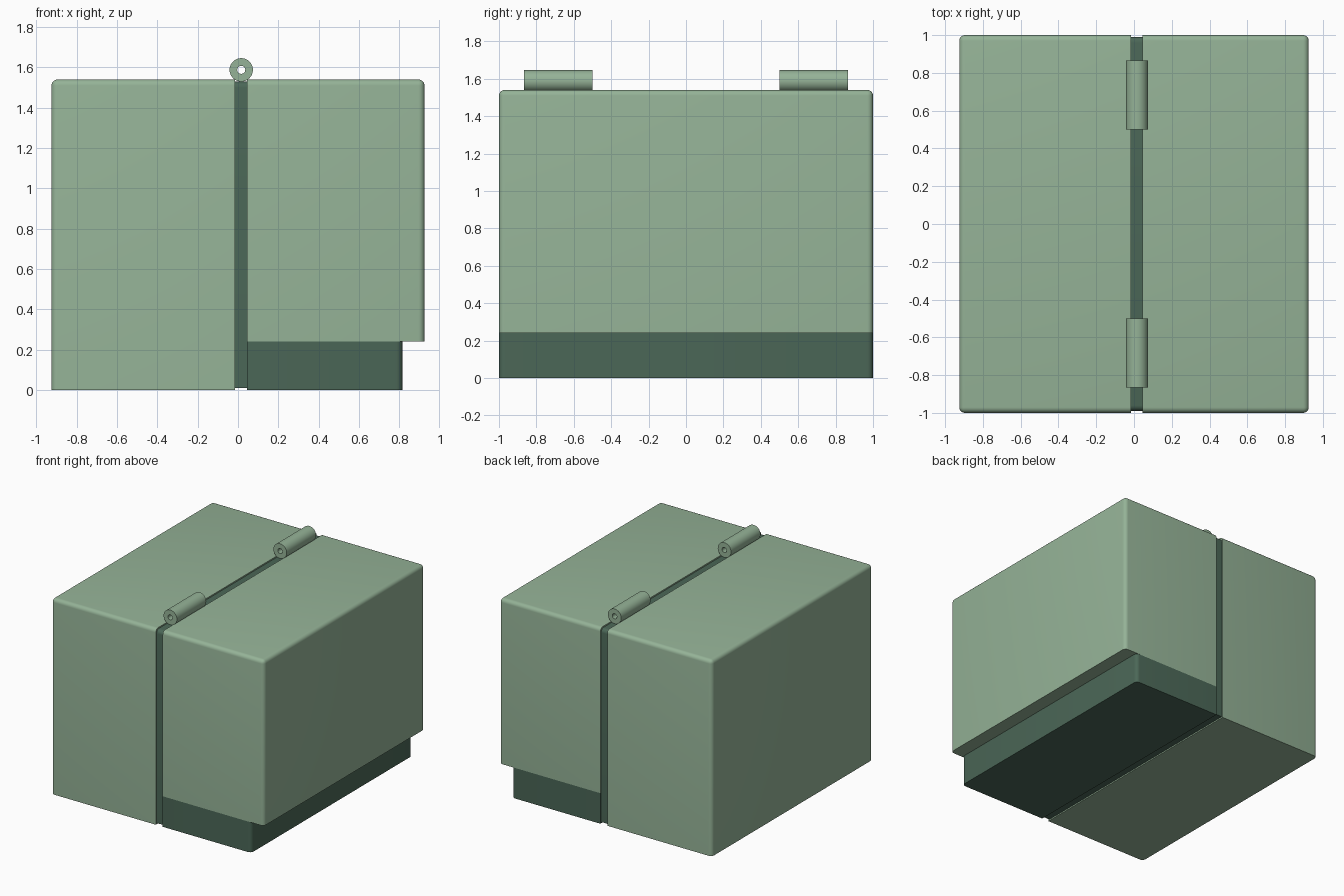
import bpy, bmesh, math
from mathutils import Vector

if "Cube" in bpy.data.objects:
    bpy.data.objects.remove(bpy.data.objects["Cube"])


def material(name, color):
    m = bpy.data.materials.new(name)
    m.diffuse_color = color
    m.use_nodes = True
    m.node_tree.nodes["Principled BSDF"].inputs["Base Color"].default_value = m.diffuse_color
    return m


light = material("light_green", (0.30, 0.45, 0.31, 1))
dark = material("dark_green", (0.07, 0.135, 0.095, 1))


def finish(bm, name, mat):
    bmesh.ops.recalc_face_normals(bm, faces=bm.faces)
    me = bpy.data.meshes.new(name)
    bm.to_mesh(me)
    bm.free()
    ob = bpy.data.objects.new(name, me)
    bpy.context.collection.objects.link(ob)
    me.materials.append(mat)
    bpy.ops.object.select_all(action='DESELECT')
    ob.select_set(True)
    bpy.context.view_layer.objects.active = ob
    bpy.ops.object.shade_smooth_by_angle(angle=math.radians(35))
    return ob


def block(name, lo, hi, sharp, mat, radius=0.03):
    """Box whose edges are rounded, except those on the sharp (axis, value) planes."""
    bm = bmesh.new()
    bmesh.ops.create_cube(bm, size=1)
    lo, hi = Vector(lo), Vector(hi)
    for v in bm.verts:
        v.co = Vector([hi[i] if v.co[i] > 0 else lo[i] for i in range(3)])
    edges = [e for e in bm.edges if not any(
        all(abs(v.co[a] - p) < 1e-5 for v in e.verts) for a, p in sharp)]
    bmesh.ops.bevel(bm, geom=edges, offset=radius, segments=5,
                    profile=0.5, affect='EDGES')
    return finish(bm, name, mat)


def tube(name, x, z, y0, y1, r_out, r_in, mat, n=32):
    """Hollow barrel lying along y."""
    bm = bmesh.new()
    rings = []
    for r, y in ((r_out, y0), (r_out, y1), (r_in, y1), (r_in, y0)):
        rings.append([bm.verts.new((x + r * math.cos(2 * math.pi * i / n), y,
                                    z + r * math.sin(2 * math.pi * i / n)))
                      for i in range(n)])
    for k in range(4):
        a, b = rings[k], rings[(k + 1) % 4]
        for i in range(n):
            j = (i + 1) % n
            bm.faces.new((a[i], a[j], b[j], b[i]))
    return finish(bm, name, mat)


# Full-height left half and shorter right half
block("left_body", (-0.925, -1, 0), (-0.015, 1, 1.54), [(0, -0.015), (2, 0)], light)
block("right_body", (0.045, -1, 0.24), (0.925, 1, 1.54), [(0, 0.045), (2, 0.24)], light)

# Set-back base under the right half
block("right_base", (0.045, -1, 0), (0.815, 1, 0.24),
      [(0, 0.045), (2, 0), (2, 0.24)], dark)

# Recessed spine seen in the gap
block("gap_spine", (-0.03, -0.99, 0.01), (0.06, 0.99, 1.53),
      [(0, -0.03), (0, 0.06), (2, 0.01)], dark)

# Hinge barrels over the gap
for side, y0 in (("front", -0.865), ("back", 0.5)):
    tube(side + "_hinge", 0.016, 1.588, y0, y0 + 0.365, 0.058, 0.02, light)
